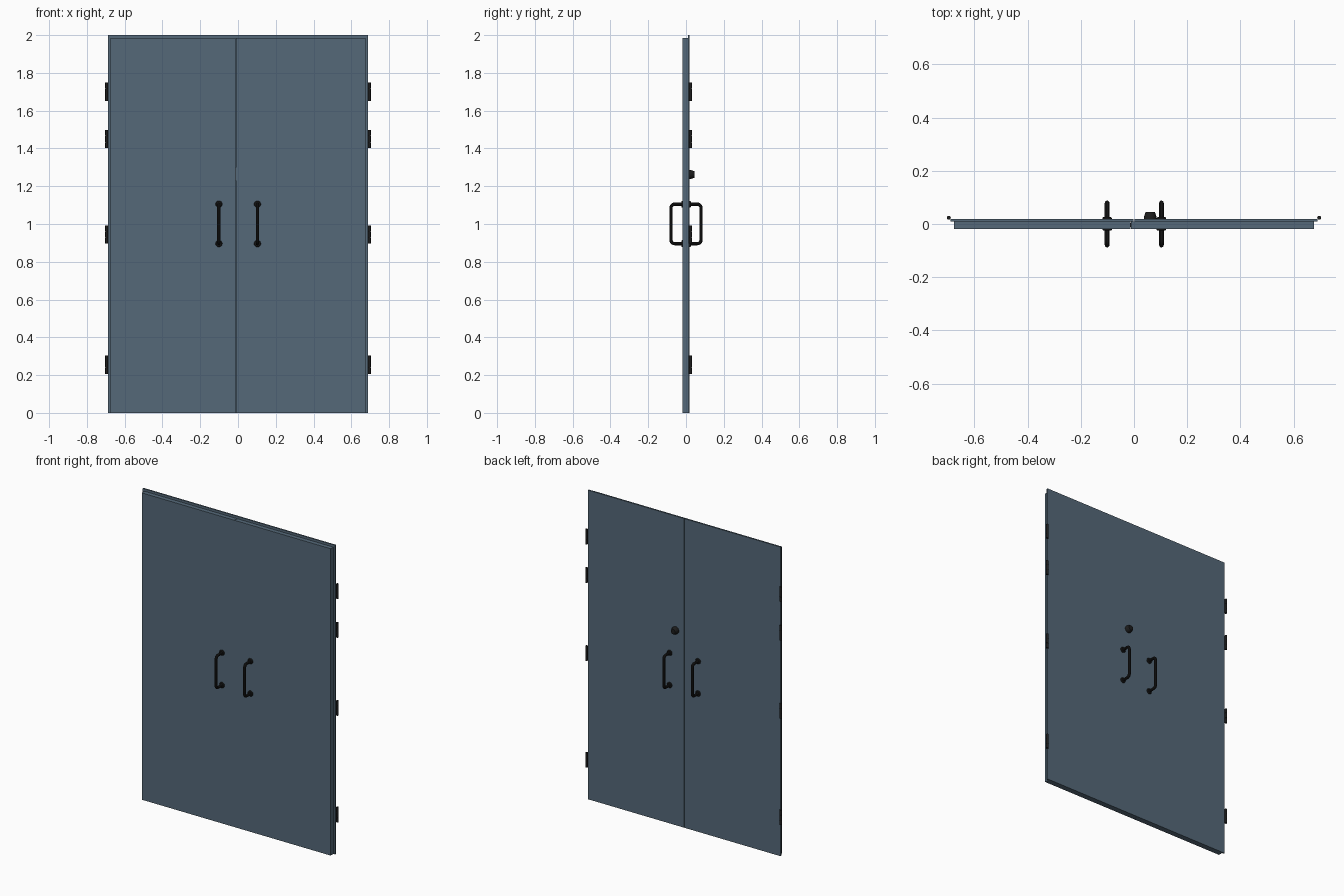
import bpy, bmesh, math
from mathutils import Vector

if "Cube" in bpy.data.objects:
    bpy.data.objects.remove(bpy.data.objects["Cube"])


def material(name, rgb):
    m = bpy.data.materials.new(name)
    m.diffuse_color = (*rgb, 1)
    m.use_nodes = True
    m.node_tree.nodes["Principled BSDF"].inputs["Base Color"].default_value = m.diffuse_color
    return m


PAINT = material("blue_grey_paint", (0.09, 0.14, 0.19))
BLACK = material("black_metal", (0.012, 0.012, 0.012))


def finish(obj, name, mat, smooth=False):
    obj.name = name
    obj.data.materials.append(mat)
    if smooth:
        bpy.ops.object.select_all(action='DESELECT')
        obj.select_set(True)
        bpy.context.view_layer.objects.active = obj
        bpy.ops.object.shade_smooth_by_angle(angle=math.radians(35))
    return obj


def box(name, x0, x1, y0, y1, z0, z1, mat):
    bpy.ops.mesh.primitive_cube_add(size=1, location=((x0 + x1) / 2, (y0 + y1) / 2, (z0 + z1) / 2))
    o = bpy.context.object
    o.scale = (x1 - x0, y1 - y0, z1 - z0)
    bpy.ops.object.transform_apply(location=False, rotation=False)
    return finish(o, name, mat)


def extrude_profile(name, profile, height, mat):
    """Horizontal x/y profile raised from the floor to a height."""
    bm = bmesh.new()
    face = bm.faces.new([bm.verts.new((x, y, 0)) for x, y in profile])
    ext = bmesh.ops.extrude_face_region(bm, geom=[face])
    verts = [v for v in ext["geom"] if isinstance(v, bmesh.types.BMVert)]
    bmesh.ops.translate(bm, verts=verts, vec=(0, 0, height))
    bmesh.ops.recalc_face_normals(bm, faces=bm.faces)
    me = bpy.data.meshes.new(name)
    bm.to_mesh(me)
    bm.free()
    o = bpy.data.objects.new(name, me)
    bpy.context.collection.objects.link(o)
    return finish(o, name, mat)


def turned(name, rings, loc, direction, segs=20):
    """Turned part along +y or -y, rings = (distance, radius)."""
    bm = bmesh.new()
    loops = []
    for d, r in rings:
        loops.append([bm.verts.new((r * math.cos(2 * math.pi * i / segs), d * direction,
                                    r * math.sin(2 * math.pi * i / segs))) for i in range(segs)])
    for a, b in zip(loops, loops[1:]):
        for i in range(segs):
            j = (i + 1) % segs
            bm.faces.new((a[i], a[j], b[j], b[i]))
    bm.faces.new(loops[0])
    bm.faces.new(loops[-1])
    bmesh.ops.recalc_face_normals(bm, faces=bm.faces)
    me = bpy.data.meshes.new(name)
    bm.to_mesh(me)
    bm.free()
    o = bpy.data.objects.new(name, me)
    o.location = loc
    bpy.context.collection.objects.link(o)
    return finish(o, name, BLACK, True)


def pull_handle(name, x, y, direction):
    """Bent round bar with rounded corners, sticking out of the door face."""
    reach, lo, hi, r = 0.079, 0.896, 1.105, 0.018
    pts = [Vector((x, y, lo))]
    for zc, start in ((lo + r, -90), (hi - r, 0)):
        for k in range(7):
            a = math.radians(start + 15 * k)
            pts.append(Vector((x, direction * (reach - r + r * math.cos(a)), zc + r * math.sin(a))))
    pts.append(Vector((x, y, hi)))
    cu = bpy.data.curves.new(name, 'CURVE')
    cu.dimensions = '3D'
    cu.bevel_depth = 0.009
    cu.bevel_resolution = 3
    cu.use_fill_caps = True
    sp = cu.splines.new('POLY')
    sp.points.add(len(pts) - 1)
    for p, co in zip(sp.points, pts):
        p.co = (*co, 1)
    o = bpy.data.objects.new(name, cu)
    bpy.context.collection.objects.link(o)
    bpy.ops.object.select_all(action='DESELECT')
    o.select_set(True)
    bpy.context.view_layer.objects.active = o
    bpy.ops.object.convert(target='MESH')
    finish(bpy.context.object, name, BLACK, True)
    # round rosettes where the bar meets the door
    for label, z in (("lower", lo), ("upper", hi)):
        turned(name + "_" + label + "_rosette", [(0, 0.018), (0.004, 0.018), (0.007, 0.014)],
               (x, y, z), direction)


FRONT, STEP, BACK = -0.018, 0.010, 0.019

# door leaves: a main slab with a thin overlapping back flange
for side, slab_in, flange_in, slab_out, flange_out in (
        ("left", -0.0135, -0.001, -0.676, -0.689),
        ("right", -0.0115, 0.001, 0.676, 0.689)):
    box(side + "_leaf_slab", *sorted((slab_in, slab_out)), FRONT, STEP, 0, 1.985, PAINT)
    box(side + "_leaf_flange", *sorted((flange_in, flange_out)), STEP, BACK, 0, 2.0, PAINT)

# pull handles on both faces
for side, x in (("left", -0.101), ("right", 0.103)):
    pull_handle(side + "_front_handle", x, FRONT, -1)
    pull_handle(side + "_back_handle", x, BACK, 1)

# thumb-turn on the back and latch plate in the meeting edge
turned("lock_knob", [(0, 0.024), (0.006, 0.024), (0.024, 0.018), (0.027, 0.016)],
       (0.061, BACK, 1.262), 1, 16)
box("latch_plate", -0.0135, -0.0115, -0.012, 0.004, 1.23, 1.30, BLACK)

# hinge barrels with end caps
for side, sx in (("left", -1), ("right", 1)):
    for n, z in enumerate((0.255, 0.945, 1.45, 1.70)):
        for part, dz, length, r in (("barrel", 0, 0.096, 0.0065), ("lower_knuckle", -0.033, 0.030, 0.0075),
                                    ("middle_knuckle", 0, 0.032, 0.0075), ("upper_knuckle", 0.033, 0.030, 0.0075)):
            bpy.ops.mesh.primitive_cylinder_add(vertices=16, radius=r, depth=length,
                                                location=(sx * 0.6955, 0.0235, z + dz))
            finish(bpy.context.object, f"{side}_hinge_{n + 1}_{part}", BLACK, True)
